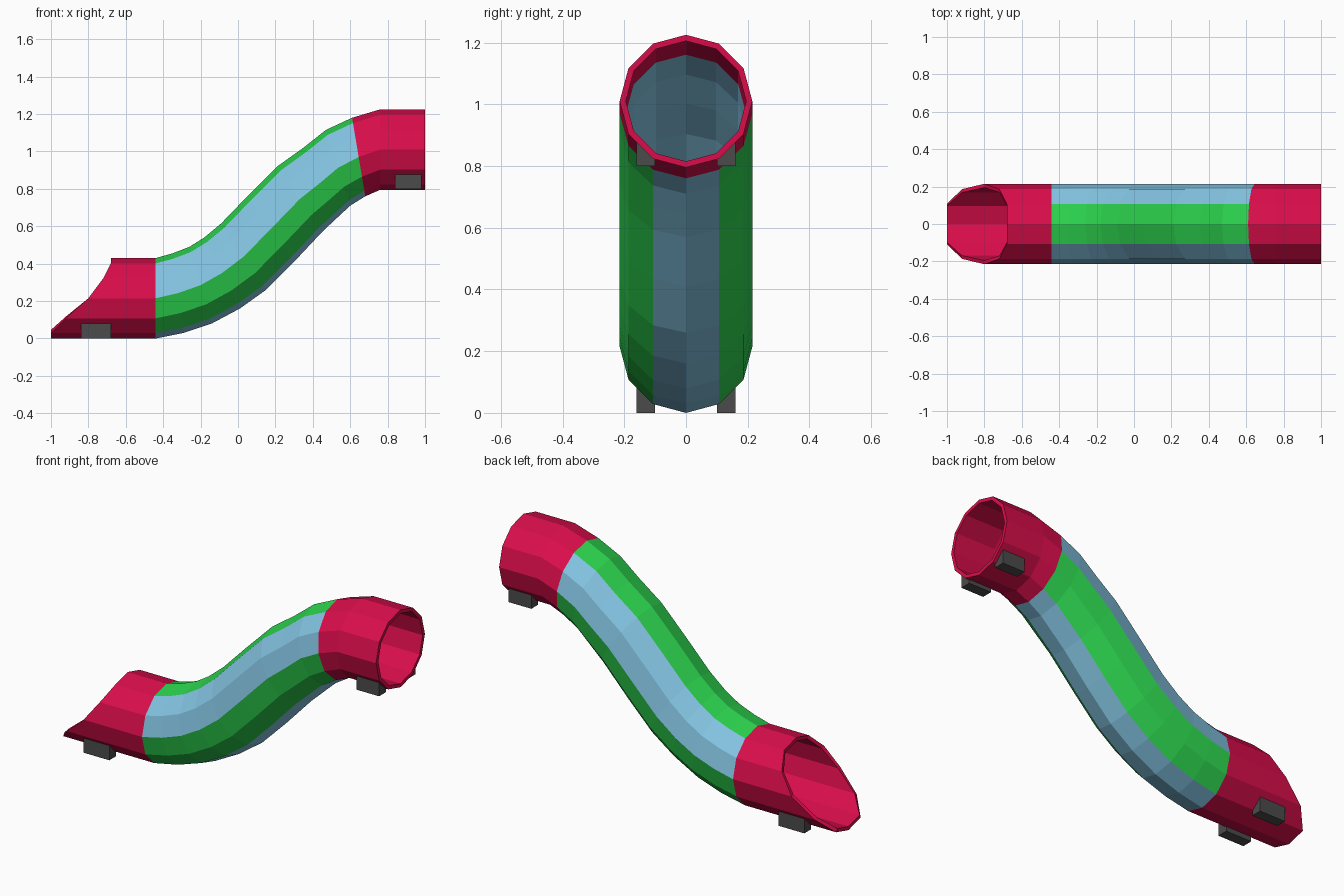
import bpy
import math

if "Cube" in bpy.data.objects:
    bpy.data.objects.remove(bpy.data.objects["Cube"])

R, WALL, N = 0.215, 0.02, 12


def material(name, rgb):
    m = bpy.data.materials.new(name)
    m.diffuse_color = (*rgb, 1)
    m.use_nodes = True
    m.node_tree.nodes["Principled BSDF"].inputs["Base Color"].default_value = m.diffuse_color
    return m


RED = material("red", (0.70, 0.004, 0.07))
GREEN = material("green", (0.025, 0.65, 0.075))
BLUE = material("light_blue", (0.23, 0.55, 0.76))
DARK = material("dark_grey", (0.07, 0.07, 0.07))


def make_object(name, verts, faces, mats, slots=None):
    me = bpy.data.meshes.new(name)
    me.from_pydata(verts, [], faces)
    for m in mats:
        me.materials.append(m)
    if slots:
        me.polygons.foreach_set("material_index", slots)
    me.update()
    ob = bpy.data.objects.new(name, me)
    bpy.context.collection.objects.link(ob)
    return ob


def ring(top, bottom, shift=None):
    """Outer then inner points of a ring; top and bottom are (x, z)."""
    cx, cz = (top[0] + bottom[0]) / 2, (top[1] + bottom[1]) / 2
    ux, uz = (top[0] - bottom[0]) / 2, (top[1] - bottom[1]) / 2
    pts = []
    for s in (1, (R - WALL) / R):
        for k in range(N):
            a = 2 * math.pi * k / N
            c = math.cos(a) * s
            dx = shift[min(k, N - k)] if shift else 0
            pts.append((cx + ux * c + dx, -R * s * math.sin(a), cz + uz * c))
    return pts


def shell(name, rings, mats, outer_slot, cap_start=False, cap_end=False):
    """Thick-walled tube through the rings."""
    verts = [p for r in rings for p in r]
    faces, slots = [], []
    for k in range(N):
        k2 = (k + 1) % N
        for i in range(len(rings) - 1):
            a, b = i * 2 * N, (i + 1) * 2 * N
            faces.append((a + k, a + k2, b + k2, b + k))
            slots.append(outer_slot(k))
            faces.append((a + N + k, b + N + k, b + N + k2, a + N + k2))
            slots.append(0)
        if cap_start:
            faces.append((k, N + k, N + k2, k2))
            slots.append(0)
        if cap_end:
            e = (len(rings) - 1) * 2 * N
            faces.append((e + k, e + k2, e + N + k2, e + N + k))
            slots.append(0)
    return make_object(name, verts, faces, mats, slots)


# Path of the slide as (top, bottom) points of each ring
path = [
    ((-0.44, 0.43), (-0.44, 0.0)),
    ((-0.35, 0.455), (-0.29, 0.03)),
    ((-0.26, 0.49), (-0.14, 0.08)),
    ((-0.18, 0.54), (0.01, 0.16)),
    ((-0.09, 0.615), (0.15, 0.26)),
    ((0.05, 0.76), (0.30, 0.41)),
    ((0.21, 0.92), (0.45, 0.57)),
    ((0.35, 1.02), (0.53, 0.645)),
    ((0.47, 1.115), (0.60, 0.71)),
    ((0.61, 1.18), (0.68, 0.76)),
]
body = [ring(t, b) for t, b in path]

# Striped middle tube: green and blue in pairs of faces, blue inside
shell("striped_tube", body, [BLUE, GREEN],
      lambda k: 1 - ((k + 1) // 2) % 2)

# Lower end with slanted mouth (x of the rim from top to bottom)
mouth = [-0.68, -0.68, -0.72, -0.80, -0.92, -1.0, -1.0]
shell("lower_end", [ring((0, 0.43), (0, 0), mouth), body[0]], [RED],
      lambda k: 0, cap_start=True)

# Upper end, straight mouth
shell("upper_end", [body[-1], ring((0.76, 1.225), (0.76, 0.795)),
                    ring((1.0, 1.225), (1.0, 0.795))], [RED],
      lambda k: 0, cap_end=True)

# Feet: blocks whose tops follow the tube wall
for level, x0, x1, z in (("lower", -0.84, -0.68, 0.0), ("upper", 0.84, 0.98, 0.80)):
    for side, s in (("front", -1), ("back", 1)):
        prof = [(0.10, z), (0.16, z), (0.16, z + 0.085), (0.10, z + 0.035)]
        v = [(x, s * y, zz) for x in (x0, x1) for y, zz in prof]
        f = [(3, 2, 1, 0), (4, 5, 6, 7)]
        f += [(i, (i + 1) % 4, 4 + (i + 1) % 4, 4 + i) for i in range(4)]
        if s > 0:
            pass
        else:
            f = [q[::-1] for q in f]
        make_object(f"{level}_{side}_foot", v, f, [DARK])
